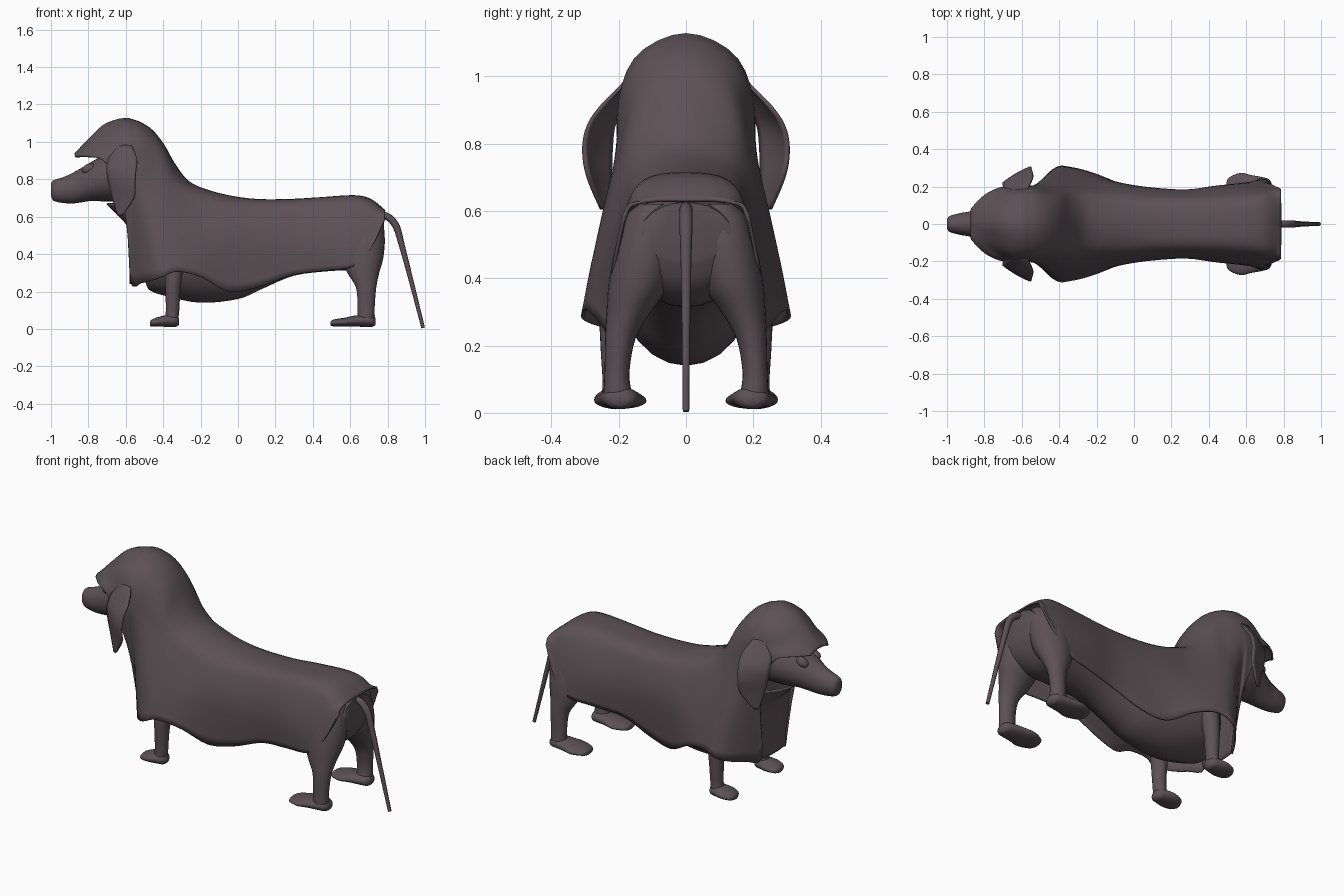
import bpy, bmesh, math

fur = bpy.data.materials.new("dark_brown_grey")
fur.diffuse_color = (0.108, 0.083, 0.092, 1)


def spline(pts, n):
    """Catmull-Rom samples through tuples of any length."""
    out = []
    for i in range(len(pts) - 1):
        a = pts[max(i - 1, 0)]
        b, c = pts[i], pts[i + 1]
        d = pts[min(i + 2, len(pts) - 1)]
        for k in range(n):
            t = k / n
            out.append(tuple(0.5 * (2 * q + (r - p) * t + (2 * p - 5 * q + 4 * r - s) * t * t
                                    + (3 * q - p - 3 * r + s) * t ** 3)
                             for p, q, r, s in zip(a, b, c, d)))
    return out + [tuple(pts[-1])]


def loft(name, rows, closed=False, thick=0):
    """Skin a list of equal rows of points; closed rows get end caps."""
    bm = bmesh.new()
    vs = [[bm.verts.new(p) for p in r] for r in rows]
    n = len(rows[0])
    for a, b in zip(vs, vs[1:]):
        for j in range(n if closed else n - 1):
            k = (j + 1) % n
            bm.faces.new((a[j], a[k], b[k], b[j]))
    if closed:
        bm.faces.new(vs[0])
        bm.faces.new(vs[-1])
    bmesh.ops.recalc_face_normals(bm, faces=bm.faces)
    me = bpy.data.meshes.new(name)
    bm.to_mesh(me)
    bm.free()
    me.materials.append(fur)
    ob = bpy.data.objects.new(name, me)
    bpy.context.collection.objects.link(ob)
    if thick:
        m = ob.modifiers.new("cloth", 'SOLIDIFY')
        m.thickness, m.offset = thick, 0
    bpy.ops.object.select_all(action='DESELECT')
    ob.select_set(True)
    bpy.context.view_layer.objects.active = ob
    bpy.ops.object.shade_smooth_by_angle(angle=math.radians(50))
    return ob


CIRCLE = [(math.cos(a * math.pi / 12), math.sin(a * math.pi / 12)) for a in range(24)]


def x_tube(name, st, y=0):
    """Stations (x, z, half width, half height) along x."""
    loft(name, [[(x, y + w * c, z + h * s) for c, s in CIRCLE] for x, z, w, h in spline(st, 4)], True)


def z_tube(name, st, side):
    """Stations (z, x, y, radius x, radius y) along z."""
    loft(name, [[(x + rx * c, side * (y + ry * s), z) for c, s in CIRCLE]
                for z, x, y, rx, ry in spline(st, 4)], True)


def arches(name, table):
    """Stations: x, top z, then four (half width, z) points down to the hem."""
    rows = []
    for s in spline(table, 4):
        half = [(s[i], s[i + 1]) for i in (2, 4, 6, 8)]
        prof = [(-y, z) for y, z in reversed(half)] + [(0, s[1])] + half
        rows.append([(s[0], y, z) for y, z in spline(prof, 4)])
    loft(name, rows, thick=0.01)


# hooded coat: brim and hood first, then the coat back to the rump
hood = [(-.87, .935, .03, .933, .06, .93, .07, .925, .08, .92),
        (-.80, 1.01, .06, .99, .11, .96, .135, .94, .15, .92),
        (-.72, 1.085, .11, 1.03, .16, .96, .18, .93, .19, .90),
        (-.65, 1.115, .14, 1.05, .185, .95, .195, .87, .195, .78),
        (-.595, 1.123, .15, 1.05, .20, .88, .185, .70, .155, .57)]
coat = [(-.57, 1.118, .15, 1.045, .20, .87, .165, .60, .11, .25),
        (-.52, 1.10, .15, 1.03, .198, .84, .21, .57, .19, .245),
        (-.46, 1.06, .14, .99, .195, .79, .25, .54, .265, .26),
        (-.40, .985, .13, .93, .195, .75, .262, .51, .305, .28),
        (-.34, .88, .13, .82, .193, .70, .26, .49, .30, .305),
        (-.27, .79, .13, .75, .19, .65, .25, .47, .285, .30),
        (-.18, .745, .13, .71, .185, .61, .235, .45, .255, .27),
        (-.05, .71, .12, .68, .175, .60, .21, .45, .205, .20),
        (.10, .69, .11, .67, .16, .59, .19, .45, .18, .22),
        (.28, .69, .11, .67, .155, .59, .18, .45, .17, .285),
        (.45, .70, .11, .685, .165, .60, .20, .46, .195, .31),
        (.62, .71, .12, .69, .175, .60, .21, .46, .22, .335),
        (.71, .69, .13, .67, .175, .60, .20, .50, .215, .43),
        (.785, .63, .09, .63, .16, .62, .175, .605, .185, .585)]
arches("hooded_coat", hood + coat)

# chest panel turning out into a collar under the chin: z, half width, centre x, side x
chest = [(.24, .11, -.575, -.565), (.40, .14, -.575, -.565), (.54, .155, -.585, -.57),
         (.61, .16, -.64, -.585), (.67, .16, -.70, -.60)]
loft("chest_panel", [[(xs + (xc - xs) * (1 - (j / 6) ** 2), w * j / 6, z) for j in range(-6, 7)]
                     for z, w, xc, xs in spline(chest, 4)], thick=0.01)

# torso, belly and rump
x_tube("torso", [(-.495, .35, .06, .10), (-.47, .37, .14, .165), (-.38, .38, .20, .205),
                 (-.20, .39, .20, .25), (0, .41, .18, .25), (.12, .43, .16, .22),
                 (.30, .47, .155, .185), (.50, .49, .17, .18), (.65, .49, .18, .17),
                 (.74, .505, .165, .13), (.78, .54, .13, .085)])

# head and muzzle
x_tube("head", [(-1.0, .745, .025, .033), (-.985, .74, .043, .055), (-.93, .743, .058, .07),
                (-.87, .757, .07, .085), (-.78, .79, .11, .105), (-.70, .81, .14, .13),
                (-.60, .82, .15, .14), (-.50, .80, .13, .14)])

# ears: z, front x, front y, rear x, rear y
ear = [(.98, -.64, .175, -.57, .18), (.91, -.69, .19, -.54, .25), (.85, -.70, .215, -.545, .29),
       (.78, -.69, .222, -.55, .303), (.70, -.67, .225, -.555, .29), (.605, -.64, .238, -.62, .25)]

for side, tag in ((1, "left"), (-1, "right")):
    rows = []
    for z, xf, yf, xr, yr in spline(ear, 4):
        rows.append([(xf + (xr - xf) * t, side * (yf + (yr - yf) * t + .06 * (xr - xf) * 4 * t * (1 - t)), z)
                     for t in (i / 8 for i in range(9))])
    loft(tag + "_ear", rows, thick=0.012)

    # brow bumps over the eyes
    x_tube(tag + "_eye", [(-.835, .85, .004, .004), (-.825, .85, .018, .018), (-.80, .855, .026, .028),
                          (-.77, .86, .02, .02), (-.75, .86, .004, .004)], side * .058)

    # legs
    z_tube(tag + "_hind_leg", [(.62, .70, .09, .06, .05), (.58, .695, .105, .08, .075),
                               (.48, .675, .12, .11, .092), (.38, .665, .14, .112, .09),
                               (.30, .67, .17, .085, .066), (.22, .685, .195, .054, .045),
                               (.12, .685, .205, .046, .037), (.06, .685, .203, .046, .042),
                               (.03, .68, .20, .045, .045)], side)
    z_tube(tag + "_front_leg", [(.45, -.345, .18, .06, .05), (.30, -.345, .205, .048, .05),
                                (.20, -.348, .212, .04, .042), (.10, -.35, .212, .036, .036),
                                (.055, -.355, .21, .036, .04), (.03, -.36, .21, .035, .042)], side)

    # paws
    x_tube(tag + "_hind_paw", [(.495, .028, .03, .010), (.51, .032, .055, .018), (.57, .036, .078, .024),
                               (.63, .042, .066, .030), (.69, .044, .055, .033), (.72, .042, .045, .03),
                               (.735, .04, .025, .018)], side * .195)
    x_tube(tag + "_front_paw", [(-.47, .028, .025, .012), (-.455, .033, .05, .02), (-.41, .04, .063, .028),
                                (-.36, .044, .052, .033), (-.33, .042, .04, .03), (-.315, .04, .02, .016)],
           side * .21)

# tail
cu = bpy.data.curves.new("tail", 'CURVE')
cu.dimensions = '3D'
cu.bevel_depth = 0.016
cu.bevel_resolution = 2
cu.use_fill_caps = True
path = spline([(.75, .61, 1.1), (.80, .60, 1.2), (.845, .55, 1.2), (.875, .45, 1.0),
               (.92, .28, .8), (.99, .005, .6)], 5)
sp = cu.splines.new('POLY')
sp.points.add(len(path) - 1)
for p, (x, z, r) in zip(sp.points, path):
    p.co, p.radius = (x, 0, z, 1), r
cu.materials.append(fur)
bpy.context.collection.objects.link(bpy.data.objects.new("tail", cu))
